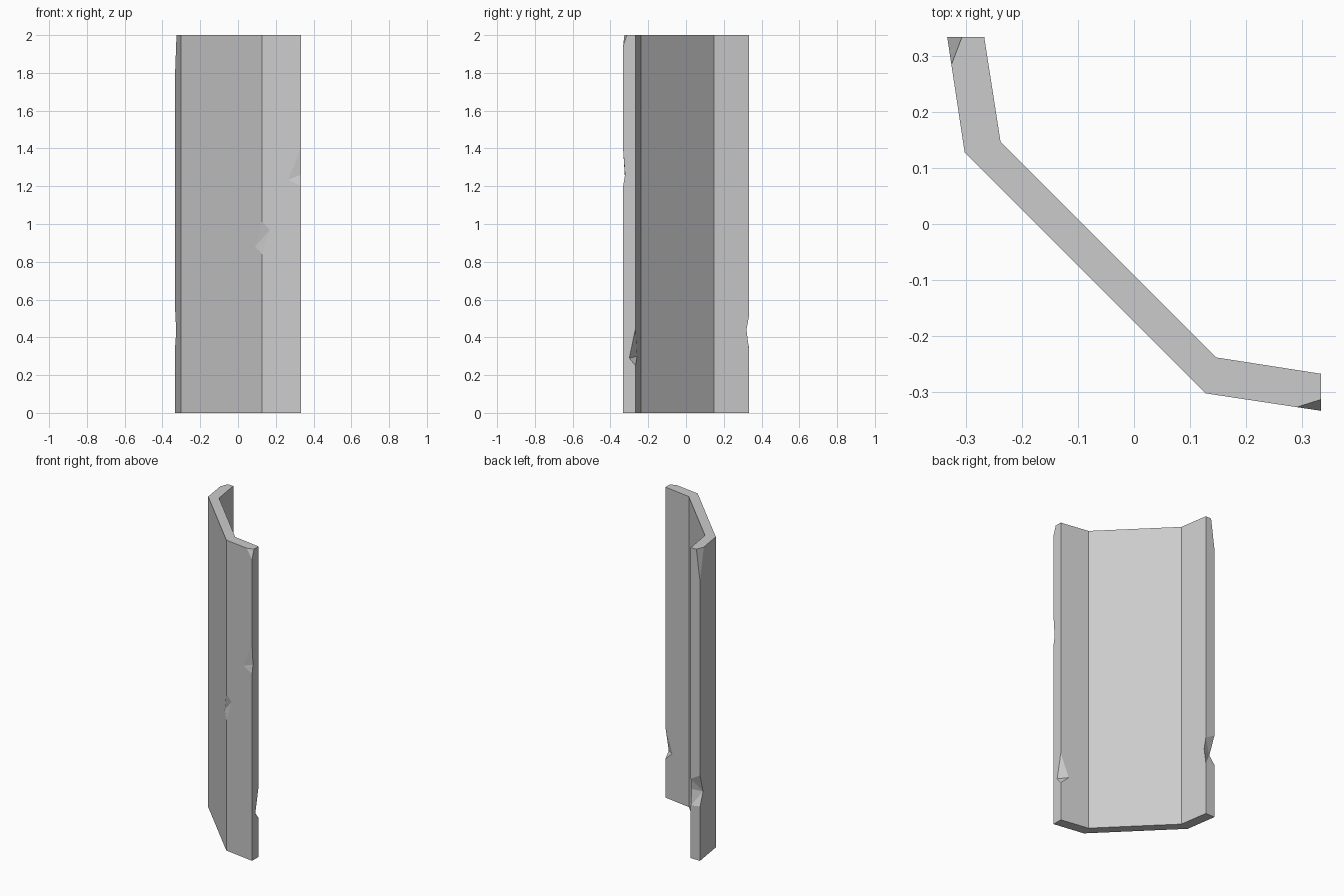
import bpy, bmesh

if "Cube" in bpy.data.objects:
    bpy.data.objects.remove(bpy.data.objects["Cube"])

HEIGHT = 2.0

# Bent panel: cross-section extruded upwards
profile = [(-0.333, 0.333), (-0.302, 0.128), (0.128, -0.302), (0.333, -0.333),
           (0.333, -0.267), (0.147, -0.238), (-0.238, 0.147), (-0.267, 0.333)]


def new_object(name, bm):
    bmesh.ops.recalc_face_normals(bm, faces=bm.faces)
    mesh = bpy.data.meshes.new(name)
    bm.to_mesh(mesh)
    bm.free()
    obj = bpy.data.objects.new(name, mesh)
    bpy.context.collection.objects.link(obj)
    return obj


bm = bmesh.new()
base = bm.faces.new([bm.verts.new((x, y, 0)) for x, y in profile])
ext = bmesh.ops.extrude_face_region(bm, geom=[base], use_keep_orig=True)
top = [g for g in ext["geom"] if isinstance(g, bmesh.types.BMVert)]
bmesh.ops.translate(bm, verts=top, vec=(0, 0, HEIGHT))
panel = new_object("bent_panel", bm)


def chip(points):
    """Carve the convex hull of the points out of the panel."""
    bm = bmesh.new()
    for p in points:
        bm.verts.new(p)
    bmesh.ops.convex_hull(bm, input=bm.verts)
    cutter = new_object("chip_cutter", bm)
    cutter.hide_render = True
    mod = panel.modifiers.new("chip", 'BOOLEAN')
    mod.operation = 'DIFFERENCE'
    mod.solver = 'EXACT'
    mod.object = cutter
    bpy.context.view_layer.objects.active = panel
    bpy.ops.object.modifier_apply(modifier=mod.name)
    bpy.data.objects.remove(cutter)


# Each chip: points on the panel surface, then points outside it
# Broken top corners
chip([(-0.326, 0.283, 2), (-0.307, 0.333, 2), (-0.333, 0.333, 1.8),
      (-0.42, 0.42, 2.06)])
chip([(0.29, -0.3265, 2), (0.333, -0.313, 2), (0.333, -0.333, 1.94),
      (0.42, -0.42, 2.06)])
# Nick on the front wing's outer edge
chip([(0.333, -0.333, 1.4), (0.333, -0.333, 1.2), (0.265, -0.3227, 1.235),
      (0.333, -0.323, 1.26), (0.38, -0.40, 1.3)])
# Nick on the front bend
chip([(0.128, -0.302, 1.01), (0.128, -0.302, 0.84), (0.09, -0.264, 0.88),
      (0.17, -0.3084, 0.97), (0.10, -0.38, 0.92)])
# Nick on the front wing's inner edge
chip([(0.333, -0.267, 0.45), (0.333, -0.267, 0.25), (0.333, -0.30, 0.29),
      (0.28, -0.2587, 0.3), (0.40, -0.20, 0.34)])
# Notch across the end of the back wing
chip([(-0.327, 0.293, 0.43), (-0.265, 0.32, 0.44),
      (-0.333, 0.333, 0.55), (-0.267, 0.333, 0.51),
      (-0.333, 0.333, 0.35), (-0.267, 0.333, 0.34),
      (-0.42, 0.40, 0.44), (-0.20, 0.40, 0.44)])
